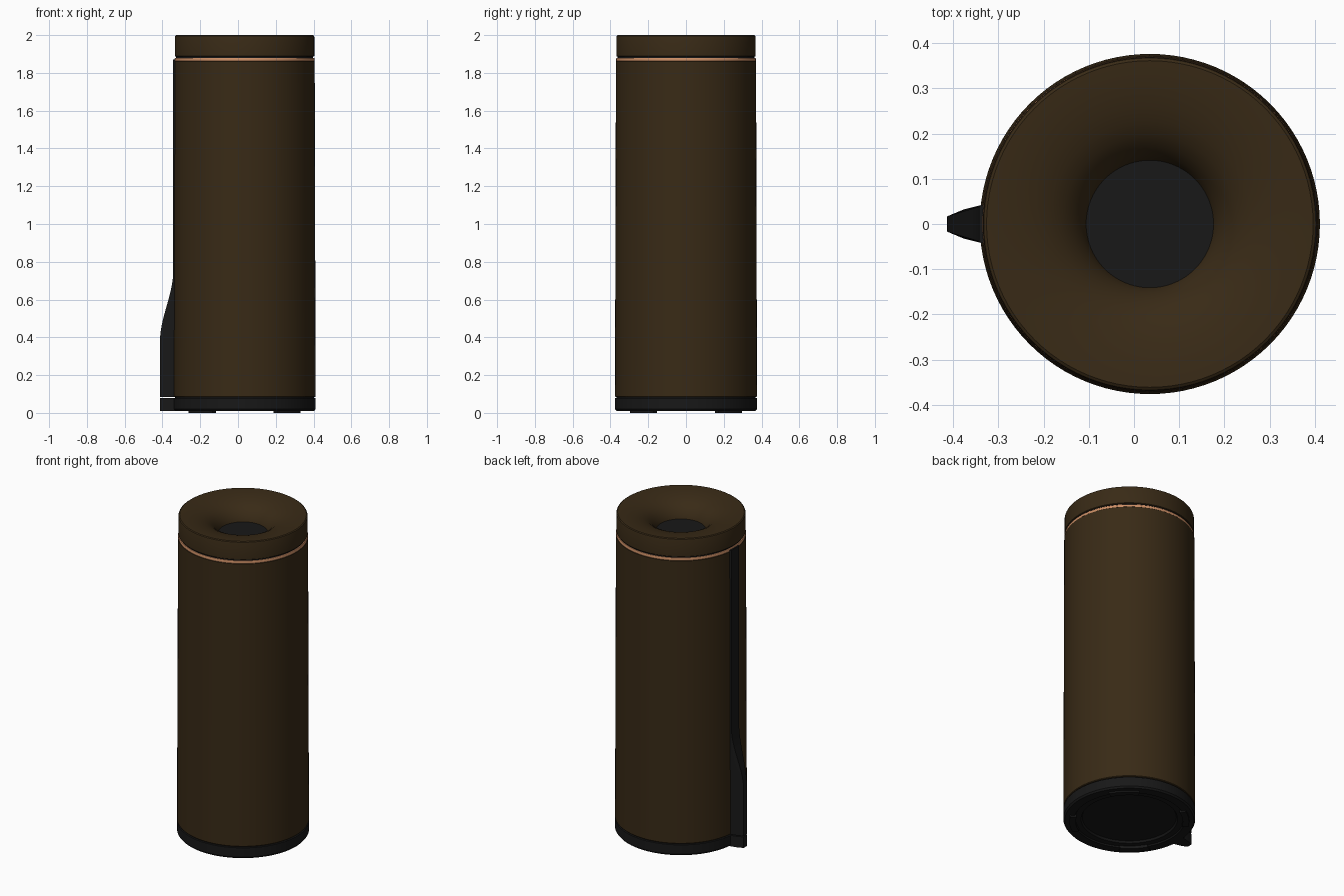
import bpy, bmesh, math

if "Cube" in bpy.data.objects:
    bpy.data.objects.remove(bpy.data.objects["Cube"])

CX = 0.035          # cylinder axis, offset to balance the rear fin
SEG = 96


def material(name, rgb):
    m = bpy.data.materials.new(name)
    m.diffuse_color = (*rgb, 1)
    m.use_nodes = True
    m.node_tree.nodes["Principled BSDF"].inputs["Base Color"].default_value = m.diffuse_color
    return m


BROWN = material("dark_brown", (0.040, 0.023, 0.008))
COPPER = material("copper", (0.60, 0.27, 0.13))
BLACK = material("black", (0.009, 0.009, 0.009))


def finish(name, bm, mat, angle=35):
    bmesh.ops.remove_doubles(bm, verts=bm.verts, dist=1e-5)
    bmesh.ops.recalc_face_normals(bm, faces=bm.faces)
    me = bpy.data.meshes.new(name)
    bm.to_mesh(me)
    bm.free()
    ob = bpy.data.objects.new(name, me)
    bpy.context.collection.objects.link(ob)
    me.materials.append(mat)
    bpy.ops.object.select_all(action='DESELECT')
    ob.select_set(True)
    bpy.context.view_layer.objects.active = ob
    bpy.ops.object.shade_smooth_by_angle(angle=math.radians(angle))
    return ob


def lathe(name, profile, mat):
    """Spin an (r, z) profile around the cylinder axis."""
    bm = bmesh.new()
    vs = [bm.verts.new((CX + r, 0, z)) for r, z in profile]
    es = [bm.edges.new(p) for p in zip(vs, vs[1:])]
    bmesh.ops.spin(bm, geom=vs + es, cent=(CX, 0, 0), axis=(0, 0, 1),
                   angle=2 * math.pi, steps=SEG, use_merge=True)
    return finish(name, bm, mat)


def loft(name, rings, mat, angle=35):
    """Skin a list of equal-length point rings and cap both ends."""
    bm = bmesh.new()
    rows = [[bm.verts.new(p) for p in ring] for ring in rings]
    n = len(rows[0])
    for a, b in zip(rows, rows[1:]):
        for i in range(n):
            j = (i + 1) % n
            bm.faces.new((a[i], a[j], b[j], b[i]))
    bm.faces.new(rows[0])
    bm.faces.new(rows[-1])
    return finish(name, bm, mat, angle)


# Slightly tapered main sleeve
lathe("body", [(0, 0.084), (0.373, 0.084), (0.376, 0.088), (0.371, 1.861),
               (0.369, 1.863), (0, 1.863)], BROWN)

# Copper accent ring and the recessed seam above it
lathe("accent_ring", [(0, 1.862), (0.369, 1.862), (0.370, 1.865),
                      (0.370, 1.876), (0.368, 1.879), (0, 1.879)], COPPER)
lathe("top_seam", [(0, 1.878), (0.362, 1.878), (0.362, 1.888), (0, 1.888)], BLACK)

# Lid with a funnel-shaped well in the middle
lathe("lid", [(0, 1.886), (0.366, 1.886), (0.369, 1.889), (0.369, 1.990),
              (0.367, 1.996), (0.361, 2.0), (0.340, 1.999), (0.300, 1.995),
              (0.260, 1.987), (0.225, 1.976), (0.195, 1.961), (0.170, 1.940),
              (0.152, 1.915), (0.142, 1.893), (0.138, 1.875), (0.134, 1.869),
              (0, 1.869)], BROWN)

# Base with a recessed underside
lathe("base", [(0, 0.085), (0.368, 0.085), (0.368, 0.080), (0.376, 0.078),
               (0.376, 0.020), (0.368, 0.010), (0.315, 0.010), (0.310, 0.018),
               (0.275, 0.018), (0.268, 0.030), (0, 0.030)], BLACK)

# Four curved feet
for k in range(4):
    rings = []
    for i in range(11):
        a = math.radians(90 * k + 30 + 3 * i)
        rings.append([(CX + r * math.cos(a), r * math.sin(a), z)
                      for r, z in ((0.305, 0.02), (0.342, 0.02), (0.342, 0), (0.305, 0))])
    loft(f"foot_{k + 1}", rings, BLACK)


# Rear fin: deep at the bottom, S-curving into a thin strip up the sleeve
def fin_ring(z):
    t = min(max((z - 0.38) / 0.37, 0), 1)
    s = t * t * (3 - 2 * t)
    xo = -0.413 + 0.070 * s
    wo = 0.017 + 0.021 * s
    xm, wm = (xo - 0.338) / 2, (wo + 0.042) / 2 + 0.003 * (1 - s)
    half = [(-0.300, 0.042), (-0.337, 0.042), (xm, wm), (xo, wo)]
    return [(x, y, z) for x, y in half] + [(x, -y, z) for x, y in reversed(half)]


levels = [0.085] + [0.38 + 0.37 * i / 16 for i in range(17)] + [1.872]
loft("rear_fin", [fin_ring(z) for z in levels], BLACK, 25)
loft("fin_base", [fin_ring(z) for z in (0.01, 0.079)], BLACK, 25)
